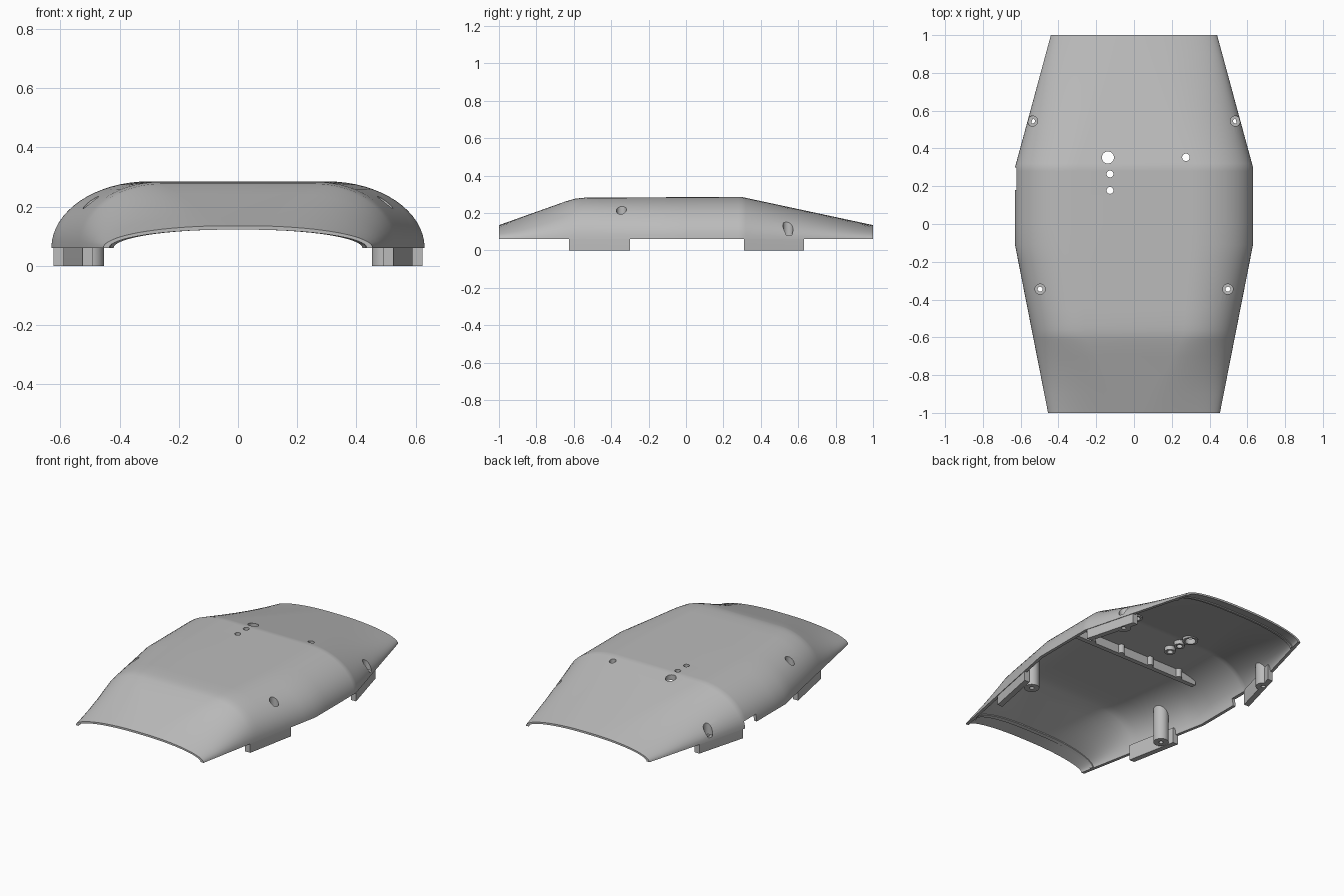
import bpy, bmesh
from math import sin, cos, pi

cube = bpy.data.objects.get("Cube")
if cube:
    bpy.data.objects.remove(cube, do_unlink=True)

grey = bpy.data.materials.new("light_grey")
grey.use_nodes = True
tone = (0.5, 0.5, 0.5, 1)
grey.diffuse_color = tone
grey.node_tree.nodes["Principled BSDF"].inputs["Base Color"].default_value = tone

RIM = 0.06
WIDTH = [(-1, 0.455), (-0.11, 0.63), (0.3, 0.63), (1, 0.44)]
HEIGHT = [(-1, 0.135), (-0.64, 0.263), (-0.59, 0.277), (-0.53, 0.283), (0.3, 0.285), (1, 0.135)]
FLAT = [(-1, 0.03), (-0.59, 0.26), (-0.11, 0.3), (0.3, 0.3), (1, 0.03)]
STATIONS = [-1, -0.9, -0.8, -0.7, -0.64, -0.61, -0.59, -0.56, -0.53, -0.45, -0.3, -0.2,
            -0.11, 0, 0.15, 0.28, 0.3, 0.32, 0.45, 0.6, 0.7, 0.8, 0.9, 1]


def at(table, y):
    for (a, va), (b, vb) in zip(table, table[1:]):
        if y <= b:
            return va + (vb - va) * (y - a) / (b - a)
    return table[-1][1]


def finish(name, bm):
    bmesh.ops.recalc_face_normals(bm, faces=bm.faces)
    mesh = bpy.data.meshes.new(name)
    bm.to_mesh(mesh)
    bm.free()
    mesh.materials.append(grey)
    obj = bpy.data.objects.new(name, mesh)
    bpy.context.collection.objects.link(obj)
    return obj


def arch(y, side, drop, steps=16):
    """Rounded roof section, running from the +x rim to the -x rim."""
    w, h, f = at(WIDTH, y) - side, at(HEIGHT, y) - drop, at(FLAT, y)
    half = [(f + (w - f) * cos(pi / 2 * i / steps), RIM + (h - RIM) * sin(pi / 2 * i / steps))
            for i in range(steps + 1)]
    return half + [(-x, z) for x, z in reversed(half)]


def loft(name, stations, section):
    bm = bmesh.new()
    rings = [[bm.verts.new((x, y, z)) for x, z in section(y)] for y in stations]
    n = len(rings[0])
    for a, b in zip(rings, rings[1:]):
        for i in range(n):
            j = (i + 1) % n
            bm.faces.new((a[i], a[j], b[j], b[i]))
    # End caps as strips, pairing points from both ends of the loop
    for r in (rings[0], rings[-1]):
        for i in range(n // 2 - 1):
            bm.faces.new((r[i], r[i + 1], r[n - 2 - i], r[n - 1 - i]))
    return finish(name, bm)


def prism(name, points, z0, z1):
    bm = bmesh.new()
    low = bm.faces.new([bm.verts.new((x, y, z0)) for x, y in points])
    out = bmesh.ops.extrude_face_region(bm, geom=[low])
    bmesh.ops.translate(bm, vec=(0, 0, z1 - z0),
                        verts=[v for v in out["geom"] if isinstance(v, bmesh.types.BMVert)])
    return finish(name, bm)


def box(name, x0, x1, y0, y1, z0, z1):
    return prism(name, [(x0, y0), (x1, y0), (x1, y1), (x0, y1)], z0, z1)


def rod(name, x, y, r, z0, z1, sides=32):
    return prism(name, [(x + r * cos(2 * pi * i / sides), y + r * sin(2 * pi * i / sides))
                        for i in range(sides)], z0, z1)


def boolean(obj, tool, kind):
    mod = obj.modifiers.new("cut", "BOOLEAN")
    mod.object, mod.operation, mod.solver = tool, kind, "EXACT"
    graph = bpy.context.evaluated_depsgraph_get()
    mesh = bpy.data.meshes.new_from_object(obj.evaluated_get(graph))
    obj.modifiers.clear()
    obj.data = mesh


# Curved hollow cover
shell = loft("cover_shell", STATIONS,
             lambda y: arch(y, 0, 0) + arch(y, 0.02, 0.013)[::-1])

# Solid envelope that trims the inner parts
def envelope_section(y):
    top = arch(y, 0.004, 0.004)
    x = top[0][0]
    return [(x, -0.05)] + top + [(-x, -0.05)]

envelope = loft("envelope_helper", STATIONS, envelope_section)
envelope.hide_render = True
parts, cutters = [shell], [envelope]


def inner(obj):
    boolean(obj, envelope, "INTERSECT")
    parts.append(obj)
    return obj


def drill(targets, x, y, r, z0, z1):
    tool = rod("drill_helper", x, y, r, z0, z1)
    tool.hide_render = True
    cutters.append(tool)
    for t in targets:
        boolean(t, tool, "DIFFERENCE")


# Screw posts and the feet that run along the side walls
for end, px, py, y0, y1 in (("front", 0.497, -0.345, -0.625, -0.3),
                            ("rear", 0.537, 0.545, 0.31, 0.63)):
    for side, s in (("left", 1), ("right", -1)):
        post = inner(rod(f"{end}_{side}_post", s * px, py, 0.045, 0, 0.3))
        a, b = at(WIDTH, y0), at(WIDTH, y1)
        foot = inner(prism(f"{end}_{side}_foot",
                           [(s * a, y0), (s * b, y1), (s * (b - 0.04), y1), (s * (a - 0.04), y0)],
                           0, 0.1))
        drill([shell, post, foot], s * px, py, 0.027, 0.08, 0.4)
        drill([post, foot], s * px, py, 0.013, -0.1, 0.2)

# Roof holes, each with a short boss underneath
holes = ((-0.138, 0.352, 0.032), (-0.127, 0.265, 0.018),
         (-0.127, 0.178, 0.018), (0.275, 0.353, 0.02))
for i, (x, y, r) in enumerate(holes):
    boss = inner(rod(f"roof_boss_{i + 1}", x, y, r + 0.014, 0.245, 0.32))
    drill([shell, boss], x, y, r, 0.15, 0.4)

# Cross rib with small screw bosses
inner(box("cross_rib", -0.46, 0.46, -0.015, 0.015, 0.215, 0.3))
for i in range(4):
    inner(rod(f"rib_boss_{i + 1}", -0.33 + 0.22 * i, 0.015, 0.02, 0.215, 0.3))

# Thin ridges inside both ends
for name, y in (("front_ridge", -0.92), ("rear_ridge", 0.92)):
    parts.append(loft(name, [y - 0.01, y + 0.01],
                      lambda v: arch(v, 0.015, 0.01) + arch(v, 0.028, 0.02)[::-1]))

# Cable notch in the right rim
notch = box("notch_helper", -0.7, -0.55, 0.18, 0.3, 0, 0.105)
notch.hide_render = True
cutters.append(notch)
boolean(shell, notch, "DIFFERENCE")

for c in cutters:
    bpy.data.objects.remove(c, do_unlink=True)

# Smooth curves with sharp edges kept
bpy.ops.object.select_all(action="DESELECT")
for p in parts:
    p.select_set(True)
bpy.context.view_layer.objects.active = shell
bpy.ops.object.shade_smooth_by_angle(angle=0.45)
